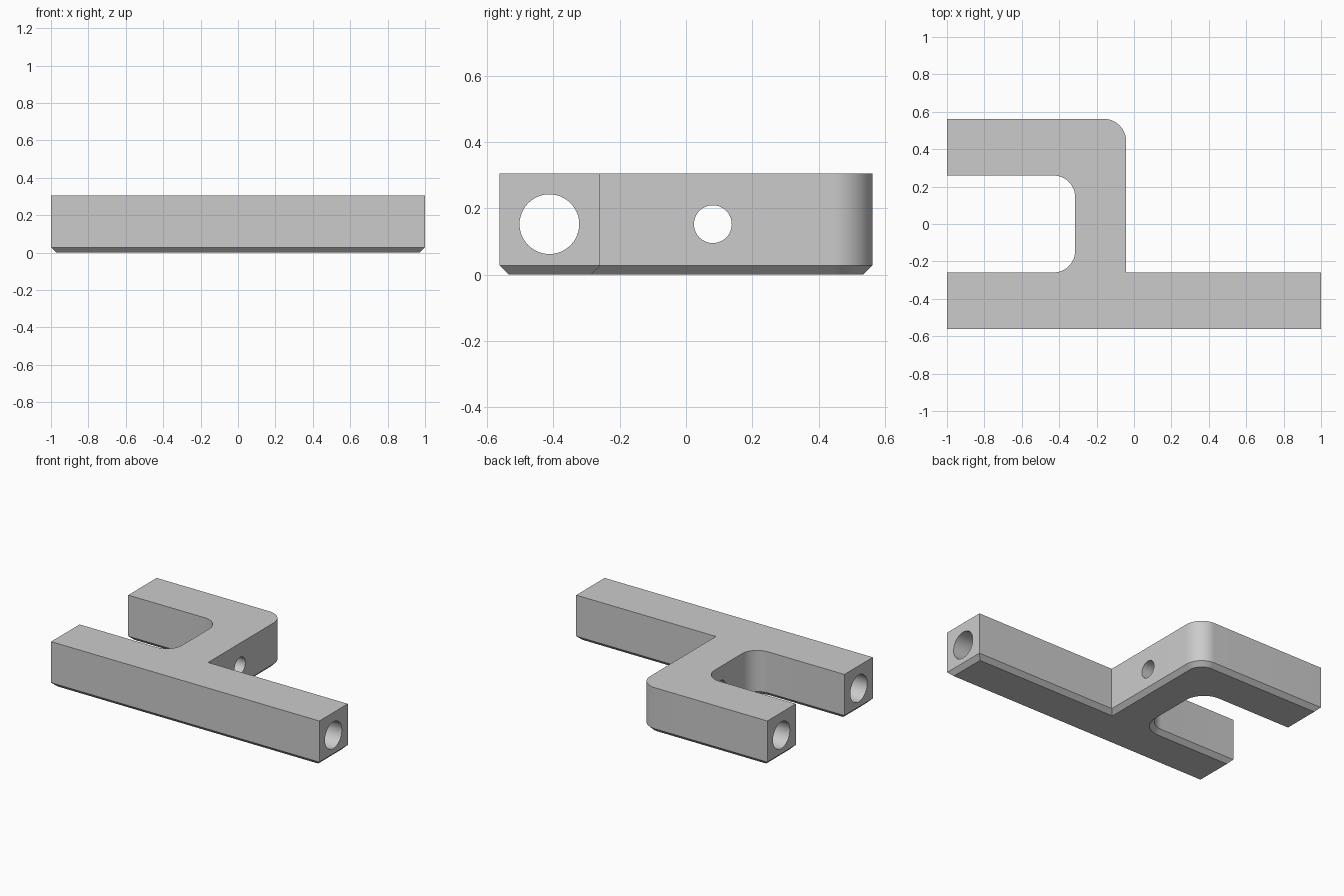
import bpy, bmesh, math
from mathutils import Vector, Matrix

cube = bpy.data.objects.get("Cube")
if cube:
    bpy.data.objects.remove(cube, do_unlink=True)

HEIGHT, CHAMFER = 0.305, 0.028
OUT_Y, IN_Y = 0.562, 0.259
WEB_L, WEB_R = -0.315, -0.042

# Plain grey material
grey = bpy.data.materials.new("light grey")
grey.use_nodes = True
color = (0.6, 0.6, 0.6, 1)
grey.diffuse_color = color
grey.node_tree.nodes["Principled BSDF"].inputs["Base Color"].default_value = color


def arc(cx, cy, r, start, sweep, steps=16):
    angles = [math.radians(start + sweep * i / steps) for i in range(steps + 1)]
    return [Vector((cx + r * math.cos(a), cy + r * math.sin(a))) for a in angles]


def inset(points, d):
    """Mitred inward offset of a counter-clockwise outline."""
    result = []
    for i, p in enumerate(points):
        a = (p - points[i - 1]).normalized()
        b = (points[(i + 1) % len(points)] - p).normalized()
        na, nb = Vector((-a.y, a.x)), Vector((-b.y, b.x))
        result.append(p + (na + nb) * d / (1 + na.dot(nb)))
    return result


def make_object(name, bm):
    bmesh.ops.recalc_face_normals(bm, faces=bm.faces)
    mesh = bpy.data.meshes.new(name)
    bm.to_mesh(mesh)
    bm.free()
    mesh.materials.append(grey)
    obj = bpy.data.objects.new(name, mesh)
    bpy.context.collection.objects.link(obj)
    return obj


# Plan outline: long front bar, web and hooked rear arm
R_OUT, R_IN = 0.12, 0.115
outline = [Vector(p) for p in ((-1, -OUT_Y), (1, -OUT_Y), (1, -IN_Y), (WEB_R, -IN_Y))]
outline += arc(WEB_R - R_OUT, OUT_Y - R_OUT, R_OUT, 0, 90)
outline += [Vector((-1, OUT_Y)), Vector((-1, IN_Y))]
outline += arc(WEB_L - R_IN, IN_Y - R_IN, R_IN, 90, -90)
outline += arc(WEB_L - R_IN, R_IN - IN_Y, R_IN, 0, -90)
outline += [Vector((-1, -IN_Y))]

# Extruded body with a chamfered underside
bm = bmesh.new()
layers = [(inset(outline, CHAMFER), 0), (outline, CHAMFER), (outline, HEIGHT)]
rings = [[bm.verts.new((p.x, p.y, z)) for p in pts] for pts, z in layers]
bm.faces.new(rings[0][::-1])
bm.faces.new(rings[-1])
for low, high in zip(rings, rings[1:]):
    for i in range(len(low)):
        j = (i + 1) % len(low)
        bm.faces.new((low[i], low[j], high[j], high[i]))
body = make_object("bracket_body", bm)


# Lengthwise bores: front bar, web and rear arm
def bore(name, x0, x1, y, r):
    bm = bmesh.new()
    place = Matrix.Translation(((x0 + x1) / 2, y, HEIGHT / 2)) @ Matrix.Rotation(math.pi / 2, 4, 'Y')
    bmesh.ops.create_cone(bm, cap_ends=True, segments=48, radius1=r, radius2=r,
                          depth=x1 - x0, matrix=place)
    cutter = make_object(name, bm)
    cutter.hide_render = True
    mod = body.modifiers.new(name, 'BOOLEAN')
    mod.operation = 'DIFFERENCE'
    mod.solver = 'EXACT'
    mod.object = cutter
    return cutter


cutters = [bore("front_bar_bore", -1.1, 1.1, -0.412, 0.09),
           bore("web_bore", -0.5, 0.1, 0.081, 0.057),
           bore("rear_arm_bore", -1.1, -0.32, 0.412, 0.09)]

bpy.ops.object.select_all(action='DESELECT')
body.select_set(True)
bpy.context.view_layer.objects.active = body
for mod in list(body.modifiers):
    bpy.ops.object.modifier_apply(modifier=mod.name)
for cutter in cutters:
    bpy.data.objects.remove(cutter, do_unlink=True)
bpy.ops.object.shade_smooth_by_angle(angle=math.radians(30))
